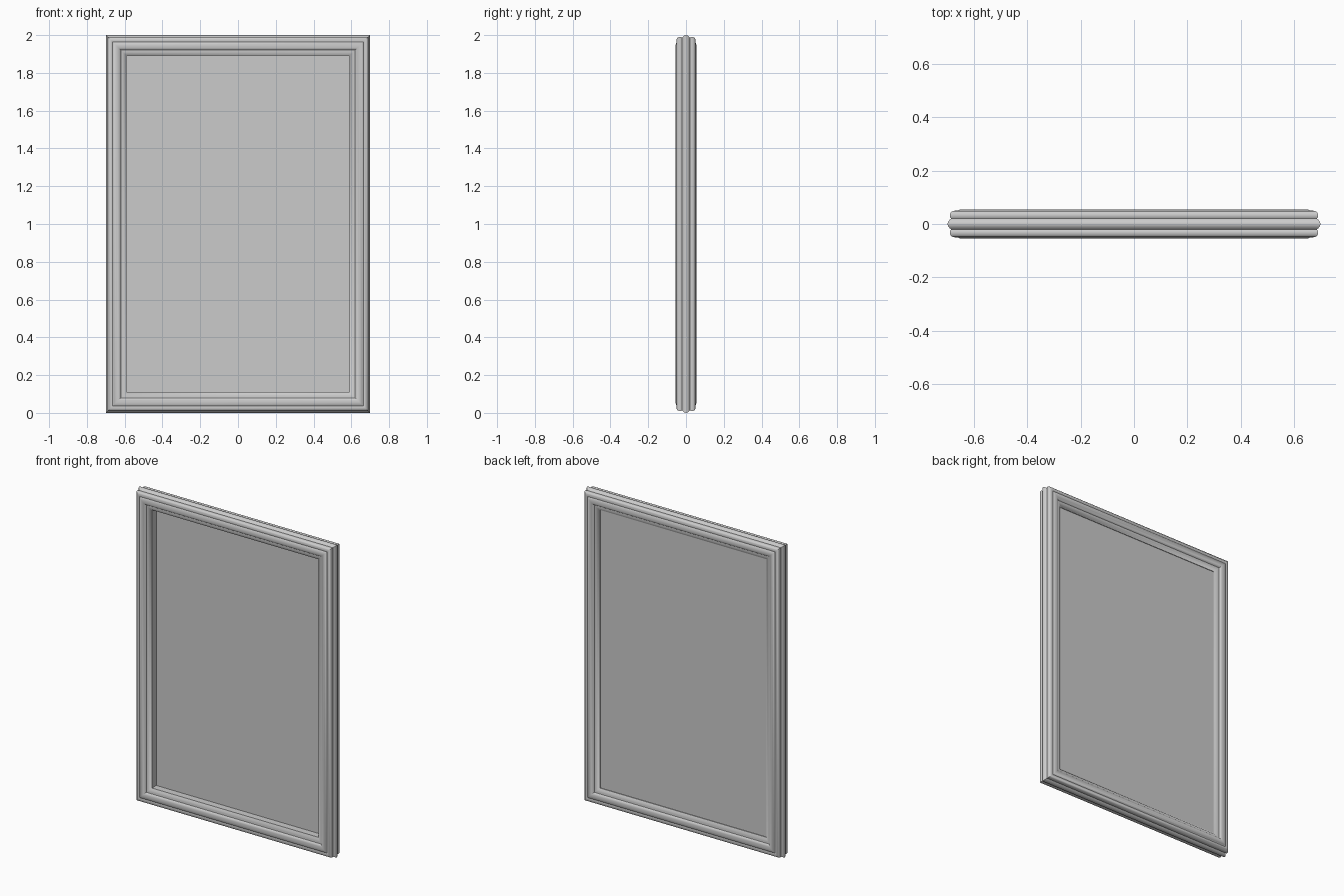
import bpy, bmesh

if "Cube" in bpy.data.objects:
    bpy.data.objects.remove(bpy.data.objects["Cube"])

W, H = 0.70, 2.0

# Half of the moulding section: (inset from outer edge, half depth)
half = [(0, 0), (0.003, 0.009), (0.009, 0.016), (0.014, 0.020),
        (0.010, 0.026), (0.009, 0.034), (0.012, 0.043), (0.020, 0.049),
        (0.030, 0.050), (0.036, 0.047),
        (0.044, 0.053), (0.055, 0.055), (0.067, 0.053), (0.077, 0.047),
        (0.080, 0.042), (0.090, 0.041), (0.099, 0.037), (0.105, 0.030),
        (0.110, 0.028)]
# Mirror it front to back into a closed section
section = [(d, -y) for d, y in half] + [(d, y) for d, y in reversed(half[1:])]


def finish(bm, name):
    bmesh.ops.recalc_face_normals(bm, faces=bm.faces)
    mesh = bpy.data.meshes.new(name)
    bm.to_mesh(mesh)
    bm.free()
    ob = bpy.data.objects.new(name, mesh)
    bpy.context.collection.objects.link(ob)
    return ob


# Mitred moulded frame: section carried around the four corners
bm = bmesh.new()
rings = []
for sx, top in ((-1, 0), (1, 0), (1, 1), (-1, 1)):
    rings.append([bm.verts.new((sx * (W - d), y, H - d if top else d))
                  for d, y in section])
n = len(section)
for i in range(4):
    a, b = rings[i], rings[(i + 1) % 4]
    for j in range(n):
        k = (j + 1) % n
        bm.faces.new((a[j], a[k], b[k], b[j]))
frame = finish(bm, "moulded_frame")
bpy.context.view_layer.objects.active = frame
frame.select_set(True)
bpy.ops.object.shade_smooth_by_angle(angle=0.7)

# Flat pane, set towards the back of the opening
bm = bmesh.new()
bmesh.ops.create_cube(bm, size=1)
pane = finish(bm, "pane")
pane.scale = (2 * (W - 0.108), 0.008, H - 0.216)
pane.location = (0, 0.02, H / 2)
